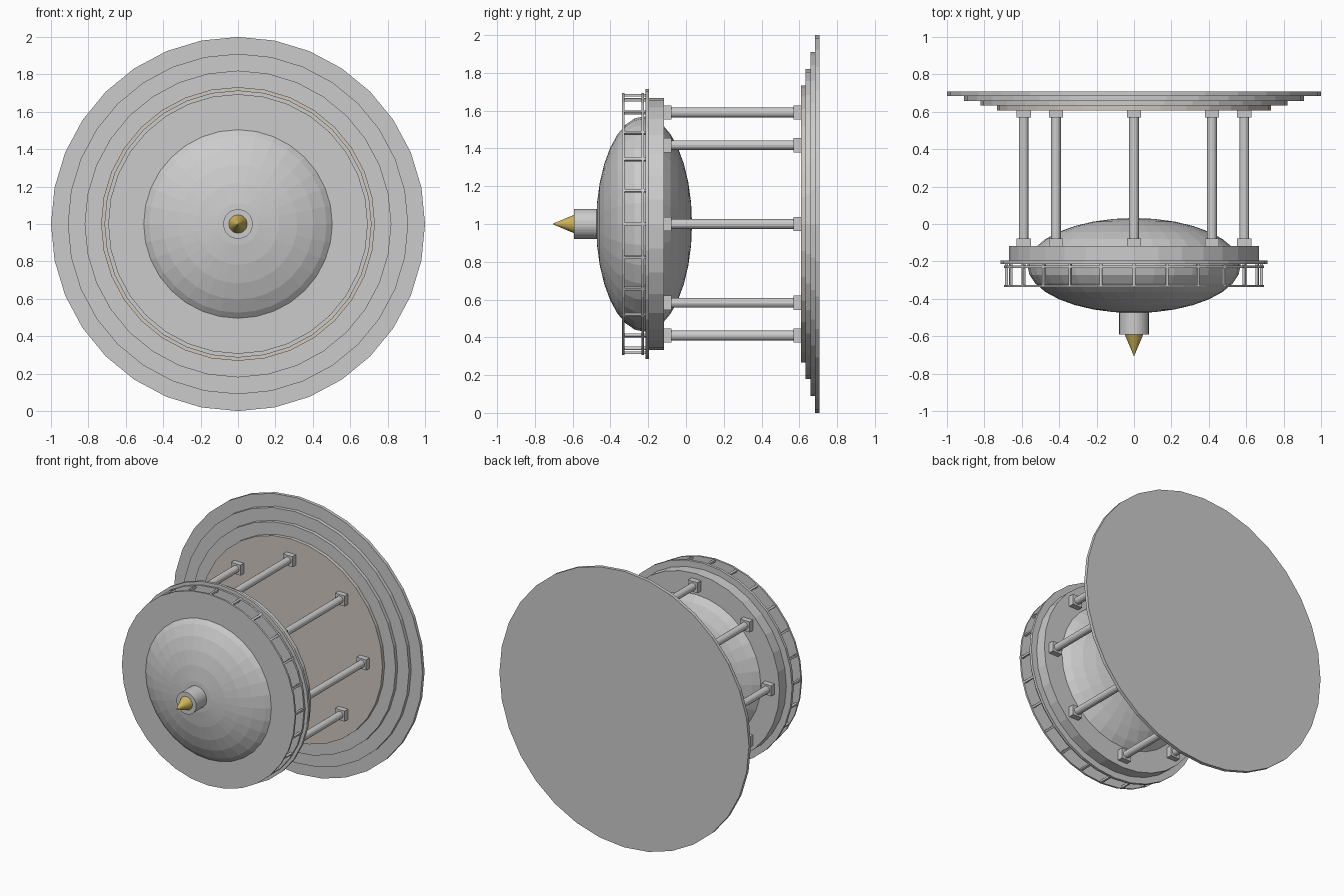
import bpy, math
from mathutils import Matrix

if "Cube" in bpy.data.objects:
    bpy.data.objects.remove(bpy.data.objects["Cube"])

# The pavilion lies on its side: local +Z (its "up") points to world -Y
LAY = Matrix.Translation((0, 0, 1)) @ Matrix.Rotation(math.radians(90), 4, 'X')


def material(name, color):
    m = bpy.data.materials.new(name)
    m.diffuse_color = (*color, 1)
    m.use_nodes = True
    m.node_tree.nodes["Principled BSDF"].inputs["Base Color"].default_value = m.diffuse_color
    return m


def finish(name, local, mat=None):
    ob = bpy.context.object
    ob.name = name
    ob.data.transform(LAY @ local)
    ob.matrix_world = Matrix.Identity(4)
    if mat:
        ob.data.materials.append(mat)
    return ob


def disc(name, r, y0, y1, x=0, z=0, r2=None, sides=32, mat=None):
    """Solid of revolution from world y0 (low end) to y1 (high end)."""
    bpy.ops.mesh.primitive_cone_add(vertices=sides, radius1=r,
                                    radius2=r if r2 is None else r2, depth=y0 - y1)
    return finish(name, Matrix.Translation((x, z, -(y0 + y1) / 2)), mat)


def box(name, w, d, y0, y1, x, z, angle=0):
    bpy.ops.mesh.primitive_cube_add(size=1)
    return finish(name, Matrix.Translation((x, z, -(y0 + y1) / 2))
                  @ Matrix.Rotation(angle, 4, 'Z') @ Matrix.Diagonal((w, d, y0 - y1, 1)))


def around(n, r):
    for i in range(n):
        a = 2 * math.pi * i / n
        yield i + 1, a, r * math.cos(a), r * math.sin(a)


gold = material("gold", (0.62, 0.46, 0.10))
stone = material("floor_stone", (0.62, 0.57, 0.52))

# Stepped base and floor
disc("base_step_lower", 1.0, 0.708, 0.684)
disc("base_step_middle", 0.91, 0.684, 0.658)
disc("base_step_upper", 0.82, 0.658, 0.633)
disc("floor", 0.732, 0.633, 0.608, mat=stone)

# Columns with square bases and capitals
for i, a, x, z in around(8, 0.59):
    box(f"column_base_{i}", 0.076, 0.076, 0.608, 0.57, x, z)
    disc(f"column_shaft_{i}", 0.026, 0.57, -0.077, x, z, sides=16)
    box(f"column_capital_{i}", 0.076, 0.076, -0.077, -0.118, x, z)

# Entablature and cornice
disc("entablature", 0.668, -0.117, -0.195)
disc("cornice", 0.714, -0.195, -0.214)

# Balustrade
disc("rail_lower", 0.694, -0.222, -0.236)
disc("rail_upper", 0.694, -0.325, -0.338)
for i, a, x, z in around(24, 0.682):
    box(f"baluster_{i}", 0.015, 0.015, -0.214, -0.33, x, z, a)

# Dome
bpy.ops.mesh.primitive_uv_sphere_add(segments=32, ring_count=16, radius=1)
finish("dome", Matrix.Translation((0, 0, 0.222)) @ Matrix.Diagonal((0.57, 0.57, 0.254, 1)))

# Lantern and gold finial
disc("lantern", 0.079, -0.45, -0.592)
disc("finial", 0.049, -0.592, -0.708, r2=0, mat=gold)
